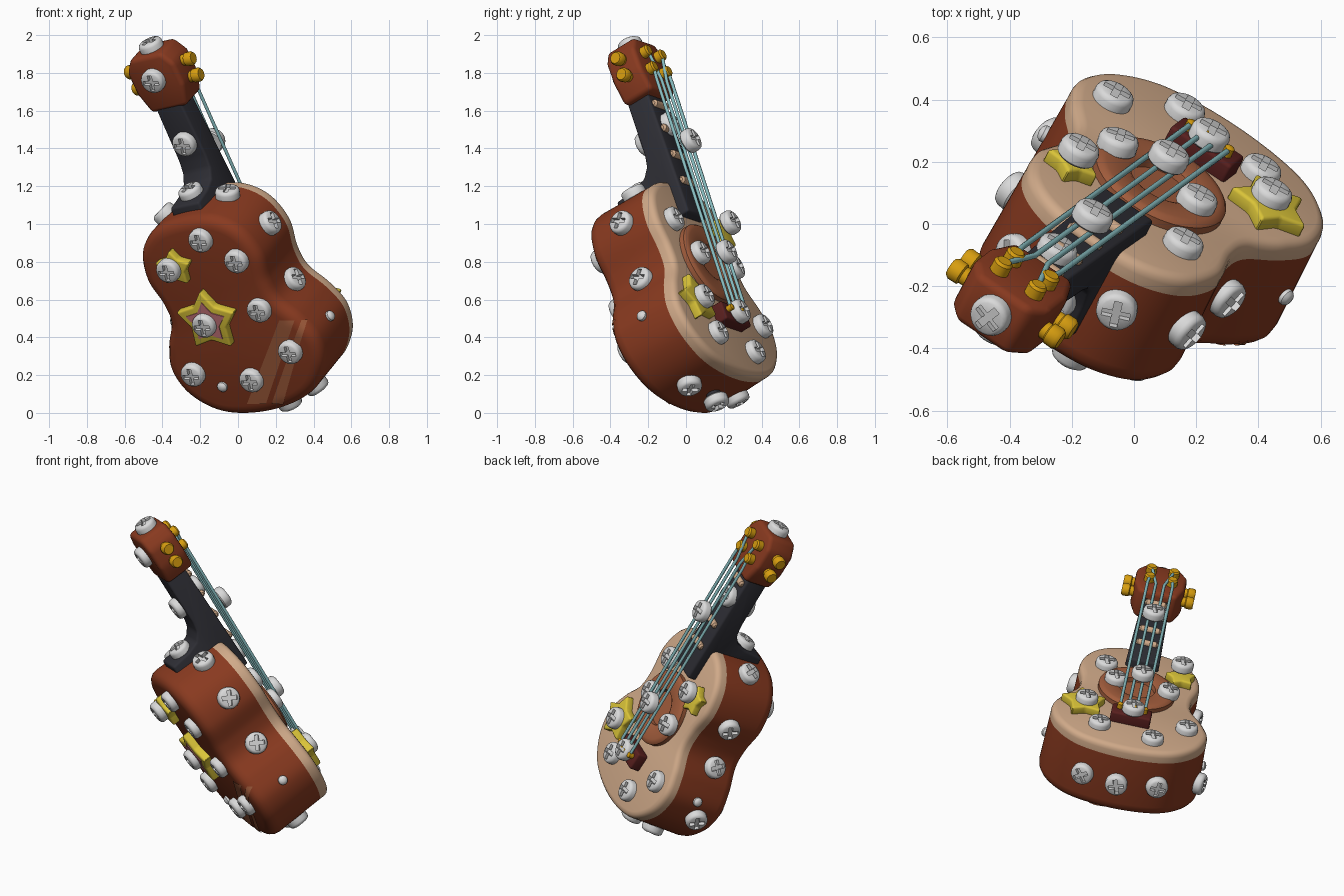
import bpy, bmesh, math
from mathutils import Vector as V, Matrix
from mathutils.bvhtree import BVHTree

if "Cube" in bpy.data.objects:
    bpy.data.objects.remove(bpy.data.objects["Cube"])

def mat(name, *c):
    m = bpy.data.materials.new(name)
    m.diffuse_color = (*c, 1)
    m.use_nodes = True
    m.node_tree.nodes["Principled BSDF"].inputs["Base Color"].default_value = m.diffuse_color
    return m
BROWN = mat("red brown wood", .25, .042, .014)
CREAM = mat("cream wood", .63, .40, .25)
TAN = mat("mid brown wood", .36, .108, .045)
DARK = mat("charcoal", .028, .028, .036)
GOLD = mat("gold", .68, .34, .005)
YELLOW = mat("star yellow", .70, .55, .04)
TEAL = mat("string teal", .24, .50, .52)
WHITE = mat("screw white", .70, .70, .70)
PINK = mat("pink", .58, .18, .2)
MAROON = mat("maroon", .1, .014, .013)

# Instrument frame: X = across, Y = along the neck, Z = out of the soundboard
Yv = V((-.405, -.311, .86)).normalized()
Xv = V((-.818, .545, -.172))
Xv = (Xv - Yv * Xv.dot(Yv)).normalized()
Zv = Xv.cross(Yv)
G = Matrix((Xv, Yv, Zv)).transposed().to_4x4()
G.translation = V((.07, .10, .786))
SIDE = Matrix(((0, 0, 1, 0), (1, 0, 0, 0), (0, 1, 0, 0), (0, 0, 0, 1)))

def place(name, me, M=Matrix()):
    o = bpy.data.objects.new(name, me)
    o.matrix_world = M
    bpy.context.collection.objects.link(o)
    return o

def mesh(name, bm, mats, M=G, sharp=.65):
    bmesh.ops.recalc_face_normals(bm, faces=bm.faces[:])
    bm.transform(M)
    for f in bm.faces:
        f.smooth = True
    for e in bm.edges:
        e.smooth = len(e.link_faces) == 2 and e.calc_face_angle(0) < sharp
    me = bpy.data.meshes.new(name)
    bm.to_mesh(me)
    bm.free()
    for m in mats:
        me.materials.append(m)
    return me

def loft(rings):
    bm = bmesh.new()
    vs = [[bm.verts.new(p) for p in r] for r in rings]
    n = len(vs[0])
    for a, b in zip(vs, vs[1:]):
        for i in range(n):
            bm.faces.new((a[i], a[(i + 1) % n], b[(i + 1) % n], b[i]))
    bm.faces.new(vs[0])
    bm.faces.new(vs[-1])
    return bm

def lathe(profile, n=24):
    return loft([[(r * math.cos(2 * math.pi * i / n), r * math.sin(2 * math.pi * i / n), z)
                  for i in range(n)] for r, z in profile])

def prism(pts, z0, z1, bev=.02):
    bm = loft([[(x, y, z) for x, y in pts] for z in (z0, z1)])
    bmesh.ops.recalc_face_normals(bm, faces=bm.faces[:])
    if bev:
        bmesh.ops.bevel(bm, geom=bm.edges[:], offset=bev, segments=3, profile=.5, affect='EDGES')
    return bm

# Body: smooth waisted outline lofted through the depth
half = [(0, .505), (.18, .48), (.31, .38), (.362, .22), (.335, .06), (.345, -.06),
        (.425, -.19), (.47, -.33), (.42, -.49), (.265, -.62), (0, -.665)]
ctl = [V(p) for p in half] + [V((-x, y)) for x, y in half[-2:0:-1]]
out = []
for i in range(len(ctl)):
    a, b, c, d = (ctl[(i + k) % len(ctl)] for k in (-1, 0, 1, 2))
    for s in range(8):
        t = s / 8
        out.append(.5 * (2 * b + (c - a) * t + (2 * a - 5 * b + 4 * c - d) * t * t
                         + (3 * b - a - 3 * c + d) * t ** 3))
N = len(out)
nrm = []
for i in range(N):
    d = (out[(i + 1) % N] - out[i - 1]).normalized()
    nrm.append(V((-d.y, d.x)))
def layer(off, z):
    return [(*(p + q * off), z) for p, q in zip(out, nrm)]
bm = loft([layer(o, z) for o, z in ((-.035, .015), (-.016, .01), (-.004, -.003), (0, -.02), (0, -.055),
           (.008, -.36), (.003, -.39), (-.012, -.412), (-.034, -.425), (-.059, -.43))])
for f in bm.faces:
    z = f.calc_center_median().z
    f.material_index = int(z > -.1) if len(f.verts) > 4 else int(z > -.05)
solids = [place("body", mesh("body", bm, [BROWN, CREAM]))]

# Neck with curved heel
prof = [(.28, .07), (1.04, .07), (1.04, -.065), (.70, -.07), (.635, -.082), (.585, -.12), (.562, -.19),
        (.55, -.32), (.42, -.32), (.42, -.03), (.28, -.03)]
bm = prism(prof, -.1, .1, .014)
bm.transform(SIDE)
for v in bm.verts:
    v.co.x *= 1 - .19 * (v.co.y - .28) / .75
solids.append(place("neck", mesh("neck", bm, [DARK])))

# Headstock
hs = [(-.115, 1.0), (.115, 1.0), (.152, 1.12), (.152, 1.25), (.1, 1.325),
      (-.1, 1.325), (-.152, 1.25), (-.152, 1.12)]
solids.append(place("headstock", mesh("headstock", prism(hs, -.07, .12, .025), [BROWN])))

# Soundhole ring and bridge
bm = lathe([(.23, -.01), (.23, .042), (.218, .054), (.2, .057), (.125, .057), (.11, .049), (.105, .022)], 48)
solids.append(place("soundhole_ring", mesh("soundhole_ring", bm, [TAN])))
bm = prism([(-.12, -.39), (.12, -.39), (.12, -.28), (-.12, -.28)], -.01, .08, .012)
solids.append(place("bridge", mesh("bridge", bm, [MAROON])))

# Frets
for t in (.48, .64, .80, .95):
    w = .065
    bm = lathe([(.01, -w), (.021, -w + .01), (.021, w - .01), (.01, w)], 12)
    M = Matrix.Translation((0, t, .075)) @ Matrix.Rotation(math.pi / 2, 4, 'Y')
    place("fret", mesh("fret", bm, [CREAM], G @ M))

# Tuning knobs, string posts, bridge pins
knob = [(.03, -.02), (.03, .025), (.037, .03), (.038, .062), (.03, .074)]
for s in (-1, 1):
    for t in (1.12, 1.22):
        M = Matrix.Translation((s * .142, t, .03)) @ Matrix.Rotation(s * math.pi / 2, 4, 'Y')
        place("tuning_knob", mesh("tuning_knob", lathe(knob, 16), [GOLD], G @ M))
        M = Matrix.Translation((s * .068, t + .01, .11))
        post = [(.032, 0), (.032, .045), (.024, .054)]
        place("string_post", mesh("string_post", lathe(post, 16), [GOLD], G @ M))
for x in (-.075, -.025, .025, .075):
    M = Matrix.Translation((x, -.325, .075))
    place("bridge_pin", mesh("bridge_pin", lathe([(.017, 0), (.017, .035), (.01, .04)], 12), [GOLD], G @ M))
    # String from post over the nut to the bridge
    s = 1 if x > 0 else -1
    cu = bpy.data.curves.new("string", 'CURVE')
    cu.dimensions = '3D'
    cu.bevel_depth = .0095
    cu.bevel_resolution = 2
    cu.use_fill_caps = True
    sp = cu.splines.new('POLY')
    pts = [(s * .068, 1.13 if abs(x) > .05 else 1.23, .152), (x, 1.06, .148), (x, -.325, .1)]
    sp.points.add(2)
    for p, q in zip(sp.points, pts):
        p.co = (*(G @ V(q)), 1)
    cu.materials.append(TEAL)
    place("string", cu)

# Surface finding for everything fixed onto the instrument
def tree():
    vs, fs = [], []
    for o in solids:
        k = len(vs)
        vs += [v.co.copy() for v in o.data.vertices]
        fs += [[i + k for i in p.vertices] for p in o.data.polygons]
    return BVHTree.FromPolygons(vs, fs)
def cast(view, a, b):
    o, d = {'front': ((a, -5, b), (0, 1, 0)), 'top': ((a, b, 5), (0, 0, -1))}[view]
    d = V(d)
    p, n, _, _ = bvh.ray_cast(V(o), d)
    if p is None:
        return None, None, d
    return p, (-n if n.dot(d) > 0 else n), d
def frame(p, n):
    return Matrix.Translation(p) @ n.to_track_quat('Z', 'Y').to_matrix().to_4x4()
bvh = tree()

# Puffy stars on soundboard and back
def star_pts(r):
    return [((r if i % 2 == 0 else r * .6) * math.sin(i * math.pi / 5),
             (r if i % 2 == 0 else r * .6) * math.cos(i * math.pi / 5)) for i in range(10)]
for view, a, b, r in (('top', .425, .04, .143), ('top', -.208, .175, .097),
                      ('front', -.325, .79, .11), ('front', -.145, .51, .183)):
    p, n, d = cast(view, a, b)
    if p is None:
        continue
    M = frame(p, n)
    solids.append(place("star", mesh("star", prism(star_pts(r), -.01, .048, .012), [YELLOW], M)))
    if r > .15:
        place("star_inlay", mesh("star_inlay", prism(star_pts(r * .66), .046, .053, 0), [PINK], M))

# Lighter stripes painted across the back
for l0, r0, l1, r1 in ((.22, .30, .05, .15), (.335, .365, .18, .24)):
    bm = bmesh.new()
    rows = []
    for i in range(25):
        t = i / 24
        row = []
        for k in range(4):
            x = (l0 + (l1 - l0) * t) * (1 - k / 3) + (r0 + (r1 - r0) * t) * k / 3
            p, n, d = cast('front', x, .5 - .44 * t)
            row.append(bm.verts.new(p + n * .006) if p else None)
        rows.append(row)
    for a, b in zip(rows, rows[1:]):
        for k in range(3):
            q = (a[k], b[k], b[k + 1], a[k + 1])
            if all(q) and max((u.co - w.co).length for u in q for w in q) < .12:
                bm.faces.new(q)
    place("back_stripe", mesh("back_stripe", bm, [TAN], Matrix()))

# Cross-slot screw, one mesh shared by all copies
def cross(a):
    L, w = .046, .046 * math.tan(math.radians(15))
    return {0: L, 15: L / math.cos(math.radians(15)), 30: 2 * w, 45: w * 2 ** .5}[min(a % 90, 90 - a % 90)]
rings = []
for r, z in ((.06, -.032), (.066, -.025), (.066, .006), (.061, .018), (.052, .024), (None, .026), (None, .004)):
    rings.append([((r or cross(a)) * math.cos(math.radians(a)), (r or cross(a)) * math.sin(math.radians(a)), z)
                  for a in range(0, 360, 15)])
SCREW = mesh("screw", loft(rings), [WHITE], Matrix())
bvh = tree()

def pin(view, a, b, lift=.02):
    p, n, d = cast(view, a, b)
    if p is not None:
        h = p - d * lift / max(.5, abs(n.dot(d)))
        place("screw", SCREW, frame(h, n))
for a, b in ((-.45, 1.765), (-.285, 1.43), (-.2, .92), (-.01, .81), (-.37, .76), (.11, .55),
             (-.18, .47), (.275, .33), (-.24, .21), (.07, .18)):
    pin('front', a, b)
for a, b in ((-.065, .41), (.165, .37), (.41, .175), (.16, -.06), (.205, .08), (-.05, .265), (-.245, -.08)):
    pin('top', a, b)

# Screws raised above the strings and soundboard stars
for p in ((-.13, .03, 1.455), (.115, .22, .865), (.245, .29, .55), (-.175, .24, 1.02), (.445, .1, .63)):
    place("raised_screw", SCREW, frame(V(p), Zv))

# Screws round the sides, on the heel and on top of the headstock (instrument frame)
def stick(p, me, lift, name):
    q, n, _, _ = bvh.find_nearest(G @ V(p))
    place(name, me, frame(q + n * lift, n))
for p in ((-.39, .30, -.19), (.4, .17, -.19), (-.38, -.04, -.2), (.39, -.08, -.25), (.47, -.40, -.27),
          (-.18, .51, -.16), (.22, .50, -.21), (0, .62, -.215), (0, 1.36, .03),
          (-.21, -.66, -.22), (.24, -.65, -.21)):
    stick(p, SCREW, .02, "side_screw")

# Strap button: a screw on a dark stalk under the body
stick((0, -.70, -.21), SCREW, .055, "strap_screw")
STALK = mesh("strap_stalk", lathe([(.04, -.03), (.04, .035)], 16), [DARK], Matrix())
stick((0, -.70, -.21), STALK, 0, "strap_stalk")

# Small side and back buttons
BUTTON = mesh("button", lathe([(.028, -.01), (.028, .012), (.02, .022), (.008, .026)], 16), [WHITE], Matrix())
for s in (-1, 1):
    stick((s * .48, -.29, -.21), BUTTON, 0, "button")
p, n, d = cast('front', -.08, .15)
if p is not None:
    place("button", BUTTON, frame(p, n))

# Stand on z = 0
bpy.context.view_layer.update()
objs = list(bpy.context.collection.objects)
low = min((o.matrix_world @ v.co).z for o in objs if o.type == 'MESH' for v in o.data.vertices)
for o in objs:
    o.location.z -= low
